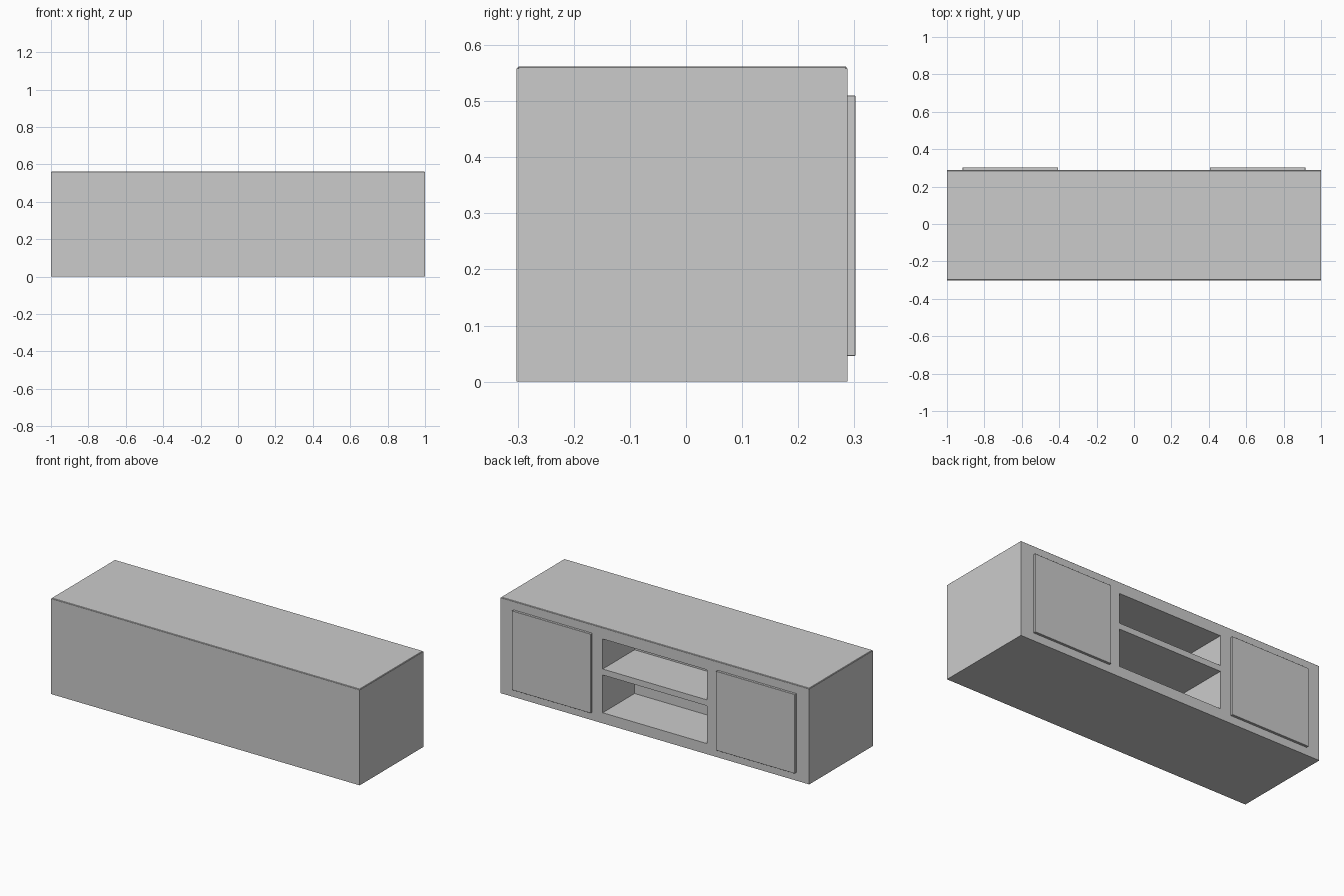
import bpy

if "Cube" in bpy.data.objects:
    bpy.data.objects.remove(bpy.data.objects["Cube"])


def box(name, x, y, z, bevel=0.0):
    """Box from (min, max) ranges on each axis, with optional small chamfer."""
    size = [b - a for a, b in (x, y, z)]
    centre = [(a + b) / 2 for a, b in (x, y, z)]
    bpy.ops.mesh.primitive_cube_add(size=1, location=centre)
    ob = bpy.context.object
    ob.name = name
    ob.scale = size
    bpy.ops.object.transform_apply(location=False, rotation=False, scale=True)
    if bevel:
        mod = ob.modifiers.new("edge_chamfer", 'BEVEL')
        mod.width = bevel
        mod.segments = 1
    return ob


BACK, FACE = -0.302, 0.288      # cabinet depth; the doors are on +y

# Cabinet carcass
body = box("cabinet_body", (-1, 1), (BACK, FACE), (0, 0.558))

# Two open shelf bays cut into the middle of the door side
for name, z in (("lower_bay_cutter", (0.062, 0.283)),
                ("upper_bay_cutter", (0.318, 0.494))):
    cutter = box(name, (-0.338, 0.338), (-0.007, FACE + 0.1), z)
    mod = body.modifiers.new(name, 'BOOLEAN')
    mod.operation = 'DIFFERENCE'
    mod.solver = 'EXACT'
    mod.object = cutter
    bpy.context.view_layer.objects.active = body
    bpy.ops.object.modifier_apply(modifier=mod.name)
    bpy.data.objects.remove(cutter)

# Thin top panel
box("top_panel", (-0.998, 0.998), (BACK + 0.002, FACE - 0.002), (0.556, 0.562), 0.002)

# Pair of surface-mounted doors
for side, x in (("left", (-0.916, -0.406)), ("right", (0.406, 0.916))):
    box(side + "_door", x, (FACE - 0.002, 0.302), (0.046, 0.51), 0.001)
